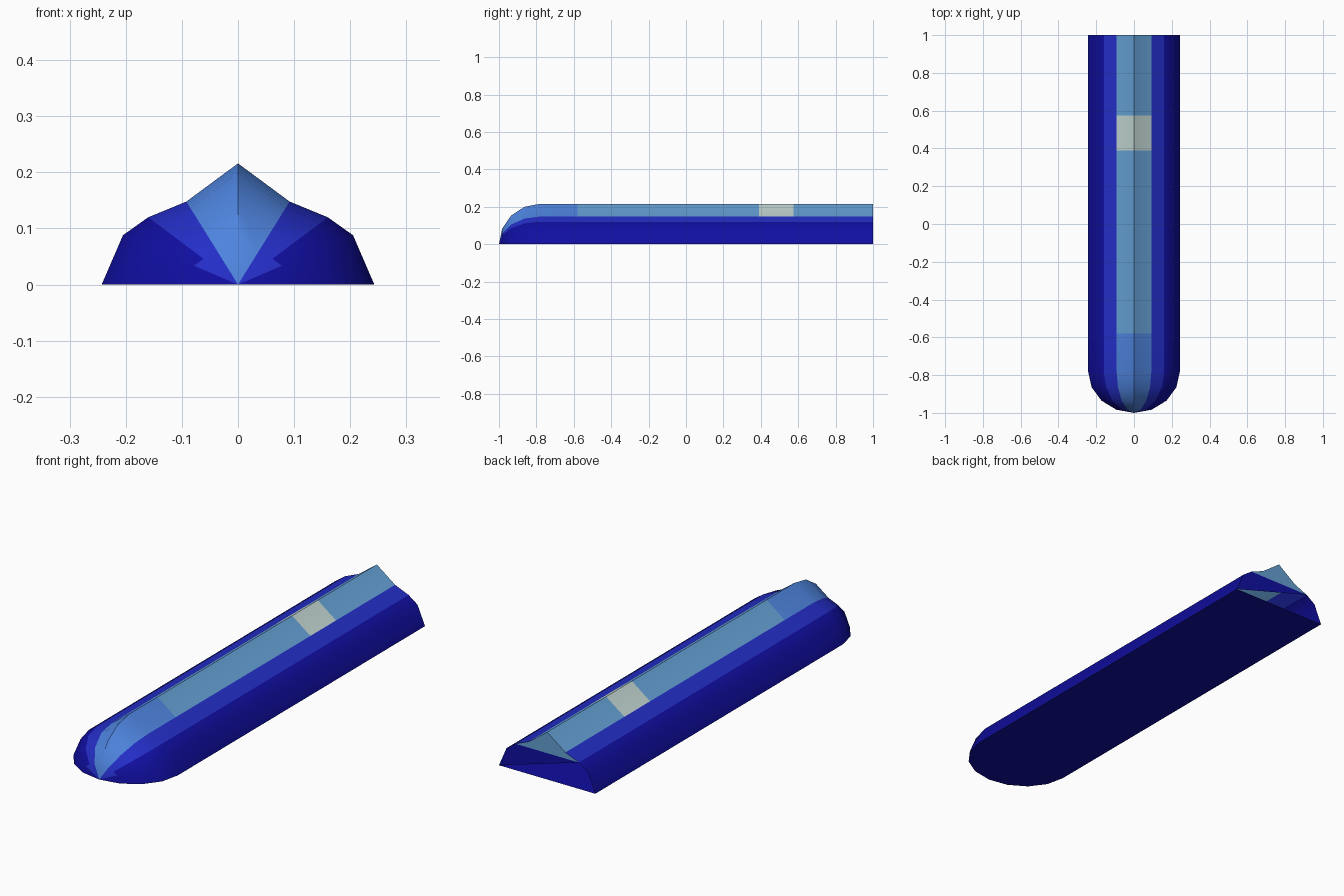
import bpy, bmesh, math

if "Cube" in bpy.data.objects:
    bpy.data.objects.remove(bpy.data.objects["Cube"])


def lin(c):
    c /= 255
    return c / 12.92 if c <= 0.04045 else ((c + 0.055) / 1.055) ** 2.4


COLOURS = [("dark blue", (16, 14, 160)), ("mid blue", (36, 46, 200)),
           ("bright blue", (78, 132, 222)), ("steel blue", (100, 160, 212)),
           ("pale grey", (192, 212, 208))]
DARK, MID, BRIGHT, STEEL, PALE = range(5)

# half cross-section from the bottom edge to the ridge, mirrored to the other side
half = [(0.243, 0), (0.205, 0.088), (0.16, 0.12), (0.092, 0.148), (0, 0.216)]
section = half + [(-x, z) for x, z in half[-2::-1]]

# stations along the length: (y, scale); the nose is a rounded quarter ellipse
NOSE = 0.22
stations = [(-1 + NOSE * (1 - math.cos(a)), math.sin(a))
            for a in (math.radians(22.5 * i) for i in range(1, 5))]
stations += [(y, 1) for y in (-0.58, 0.39, 0.575, 1)]

bm = bmesh.new()
tip = bm.verts.new((0, -1, 0))
rings = [[bm.verts.new((x * s, y, z * s)) for x, z in section] for y, s in stations]


def face(verts, mat, smooth=True):
    f = bm.faces.new(verts)
    f.material_index = mat
    f.smooth = smooth


def strip_colour(i, y):
    k = min(i, 7 - i)          # strip number counted up from the bottom edge
    if k < 2:
        return DARK
    if k == 2:
        return MID
    if y < -0.58:
        return BRIGHT
    return PALE if 0.39 < y < 0.575 else STEEL


# nose fan
for i in range(8):
    k = min(i, 7 - i)
    face((tip, rings[0][i], rings[0][i + 1]), MID if k == 1 else strip_colour(i, -1))

# long strips
for a, b in zip(rings, rings[1:]):
    y = (a[0].co.y + b[0].co.y) / 2
    for i in range(8):
        face((a[i], b[i], b[i + 1], a[i + 1]), strip_colour(i, y))

# flat underside
face([tip] + [r[8] for r in rings] + [r[0] for r in reversed(rings)], DARK, False)

# partly open rear end
e = rings[-1]
face((e[6], e[5], e[4], e[3], e[2]), STEEL, False)
face((e[6], e[2], e[1], e[0]), DARK, False)

bmesh.ops.recalc_face_normals(bm, faces=bm.faces)
mesh = bpy.data.meshes.new("body")
bm.to_mesh(mesh)
bm.free()
for name, rgb in COLOURS:
    m = bpy.data.materials.new(name)
    m.diffuse_color = (*[lin(c) for c in rgb], 1)
    m.use_nodes = True
    m.node_tree.nodes["Principled BSDF"].inputs["Base Color"].default_value = m.diffuse_color
    mesh.materials.append(m)
body = bpy.data.objects.new("body", mesh)
bpy.context.collection.objects.link(body)
bpy.context.view_layer.objects.active = body
body.select_set(True)
bpy.ops.object.shade_smooth_by_angle(angle=math.radians(40))
